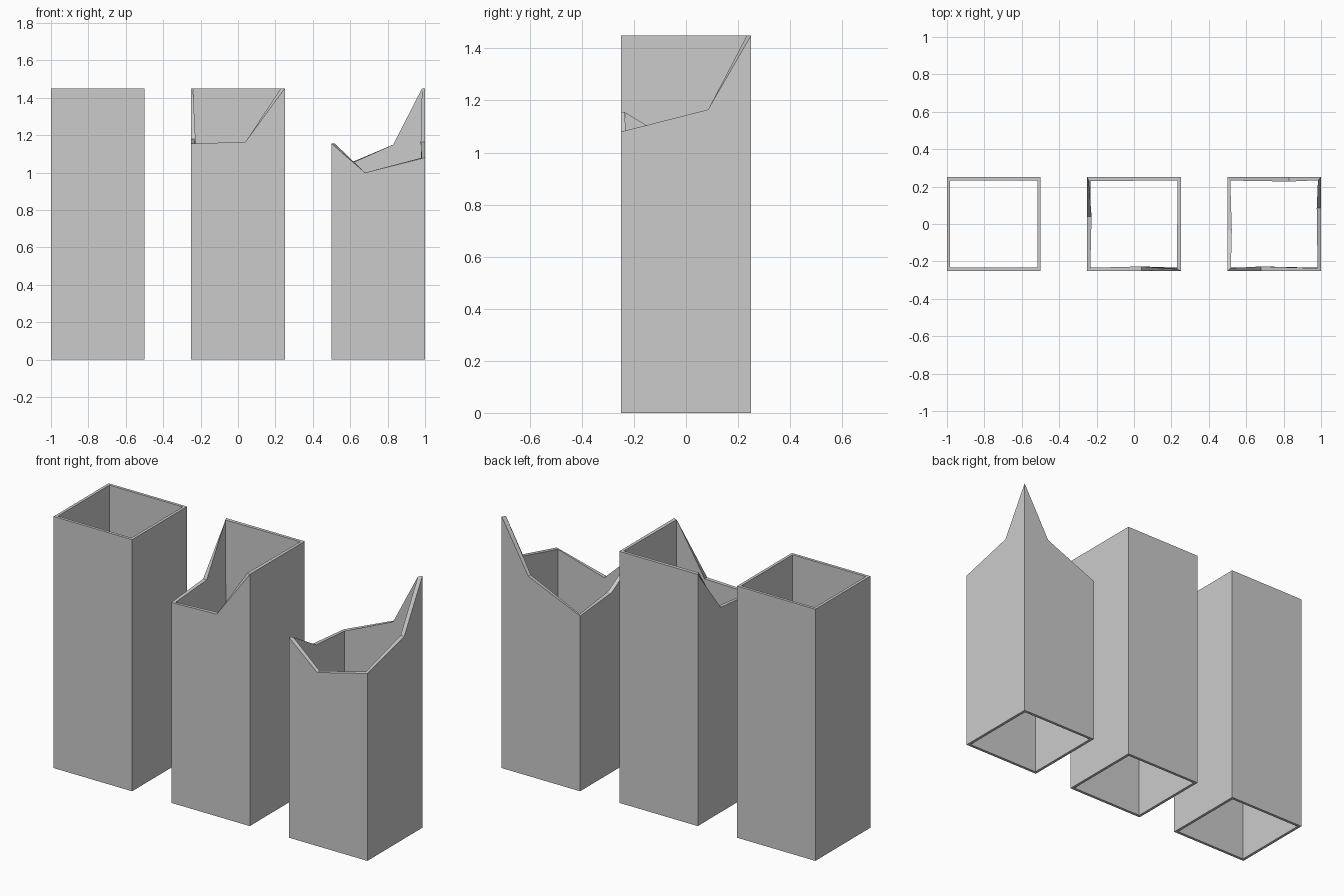
import bpy, bmesh

if "Cube" in bpy.data.objects:
    bpy.data.objects.remove(bpy.data.objects["Cube"])

H = 0.25      # half width of each tube
WALL = 0.023  # shell thickness


def tube(name, cx, front, right, back, left):
    """Square open shell; each side lists (distance along side, rim height),
    going round front-left, front-right, back-right, back-left."""
    corners = [(-H, -H), (H, -H), (H, H), (-H, H)]
    sides = [front, right, back, left]
    bm = bmesh.new()
    low = [bm.verts.new((x, y, 0)) for x, y in corners]
    rims = []
    for i, side in enumerate(sides):
        (x0, y0), (x1, y1) = corners[i], corners[(i + 1) % 4]
        row = []
        for d, z in side:
            t = d / (2 * H)
            row.append(bm.verts.new((x0 + (x1 - x0) * t, y0 + (y1 - y0) * t, z)))
        rims.append(row)
    for i in range(4):
        j = (i + 1) % 4
        top = rims[i] + [rims[j][0]]
        bm.faces.new([low[i], low[j]] + top[::-1])
    me = bpy.data.meshes.new(name)
    bm.to_mesh(me)
    bm.free()
    ob = bpy.data.objects.new(name, me)
    ob.location.x = cx
    bpy.context.collection.objects.link(ob)
    # thin wall growing inward
    m = ob.modifiers.new("wall", 'SOLIDIFY')
    m.thickness = WALL
    m.offset = -1
    return ob


T = 1.45
# intact chimney shaft
tube("intact_shaft", -0.75, [(0, T)], [(0, T)], [(0, T)], [(0, T)])
# shaft with one broken corner
tube("chipped_shaft", 0, [(0, 1.155), (0.29, 1.165)], [(0, T)], [(0, T)],
     [(0, T), (0.21, 1.18)])
# shaft broken all the way round
tube("broken_shaft", 0.75, [(0, 1.155), (0.18, 1.0)], [(0, 1.08), (0.335, 1.165)],
     [(0, T), (0.17, 1.15)], [(0, 1.01), (0.285, 1.035)])
